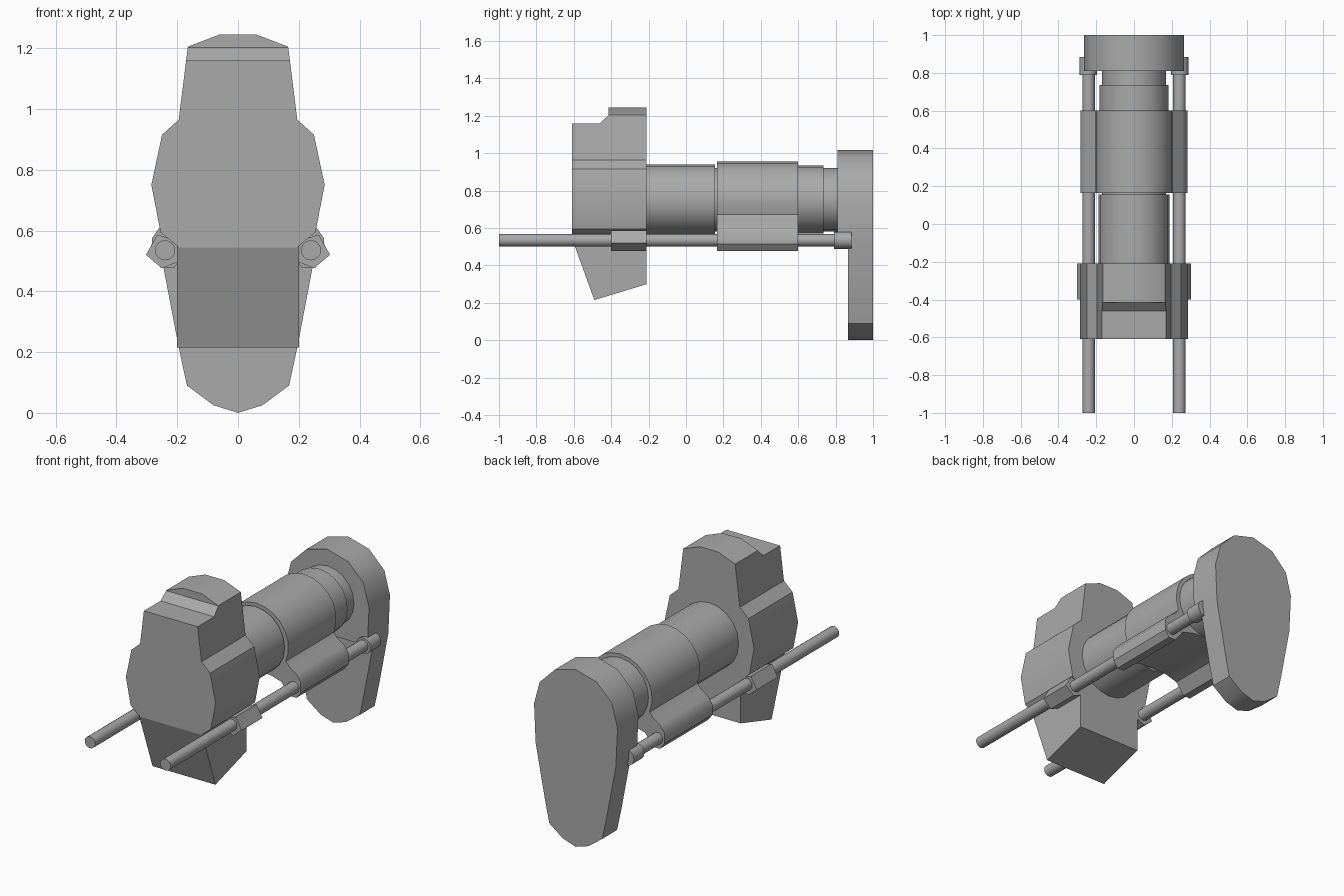
import bpy, bmesh, math

if "Cube" in bpy.data.objects:
    bpy.data.objects.remove(bpy.data.objects["Cube"])

grey = bpy.data.materials.new("mid grey")
grey.diffuse_color = (0.4, 0.4, 0.4, 1)
grey.use_nodes = True
grey.node_tree.nodes["Principled BSDF"].inputs["Base Color"].default_value = grey.diffuse_color


def prism(name, pts, a, b, axis="Y"):
    """Extrude a profile: (x, z) along Y or (y, z) along X, from a to b."""
    place = (lambda p, d: (p[0], d, p[1])) if axis == "Y" else (lambda p, d: (d, p[0], p[1]))
    bm = bmesh.new()
    ends = [[bm.verts.new(place(p, d)) for p in pts] for d in (a, b)]
    n = len(pts)
    bm.faces.new(ends[0])
    bm.faces.new(ends[1])
    for i in range(n):
        j = (i + 1) % n
        bm.faces.new((ends[0][i], ends[0][j], ends[1][j], ends[1][i]))
    bmesh.ops.recalc_face_normals(bm, faces=bm.faces)
    me = bpy.data.meshes.new(name)
    bm.to_mesh(me)
    bm.free()
    me.materials.append(grey)
    ob = bpy.data.objects.new(name, me)
    bpy.context.collection.objects.link(ob)
    return ob


def smooth(ob, angle=35):
    bpy.ops.object.select_all(action="DESELECT")
    ob.select_set(True)
    bpy.context.view_layer.objects.active = ob
    bpy.ops.object.shade_smooth_by_angle(angle=math.radians(angle))


def mirrored(half):
    """Close a right-hand half profile (top to bottom) with its mirror image."""
    return half + [(-x, z) for x, z in reversed(half) if x > 0]


def circle(x, z, r, n):
    return [(x + r * math.cos(2 * math.pi * i / n), z + r * math.sin(2 * math.pi * i / n)) for i in range(n)]


def arc(r, z, a0, a1, n):
    angles = [math.radians(a0 + (a1 - a0) * i / n) for i in range(n + 1)]
    return [(max(0, round(r * math.cos(t), 4)), z + r * math.sin(t)) for t in angles]


# Front block, with the front of its cap cut down to a step
block = prism("front_block", mirrored([
    (0.06, 1.245), (0.165, 1.205), (0.195, 0.965), (0.25, 0.915),
    (0.285, 0.75), (0.255, 0.595), (0.195, 0.545)]), -0.61, -0.21)
cutter = prism("cap_cutter", [(-0.8, 1.16), (-0.46, 1.16), (-0.415, 1.203),
                              (-0.415, 1.4), (-0.8, 1.4)], -0.5, 0.5, "X")
cutter.hide_render = True
cutter.hide_set(True)
cut = block.modifiers.new("cap_step", "BOOLEAN")
cut.operation = "DIFFERENCE"
cut.solver = "EXACT"
cut.object = cutter
bpy.context.view_layer.objects.active = block
bpy.ops.object.modifier_apply(modifier=cut.name)
bpy.data.objects.remove(cutter)
smooth(block, 25)

# Chin under the front block
prism("chin", [(-0.61, 0.546), (-0.49, 0.215), (-0.21, 0.30), (-0.21, 0.56), (-0.6, 0.56)],
      -0.2, 0.2, "X")

# Stepped barrel
for name, r, y0, y1 in (("front_barrel", 0.188, -0.22, 0.155),
                        ("barrel_core", 0.17, 0.15, 0.83),
                        ("rear_barrel", 0.182, 0.59, 0.735)):
    smooth(prism(name, circle(0, 0.752, r, 20), y0, y1))

# Sleeve saddling the barrel and both rods
sleeve = arc(0.205, 0.75, 90, -22.5, 7)
sleeve += [(0.21, 0.645), (0.255, 0.615), (0.283, 0.575), (0.283, 0.515),
           (0.255, 0.478), (0.21, 0.478), (0.16, 0.545), (0.09, 0.565), (0, 0.57)]
smooth(prism("sleeve", mirrored(sleeve), 0.165, 0.60))

# Rear plate: thick round upper part and thinner tapering lower part
upper = arc(0.265, 0.752, 90, 0, 3) + [(0.255, 0.53)]
lower = [(0.255, 0.53), (0.195, 0.215), (0.168, 0.09), (0.08, 0.025), (0, 0)]
plate = prism("rear_plate", mirrored(upper + lower[1:]), 0.865, 1.0)
smooth(plate)
smooth(prism("rear_plate_boss", mirrored(upper), 0.81, 0.87))

# Rods, their front clamps and rear end sockets on both sides
for side, s in (("right", 1), ("left", -1)):
    smooth(prism(side + "_rod", circle(s * 0.24, 0.535, 0.033, 16), -1.0, 0.88))
    smooth(prism(side + "_rod_socket", circle(s * 0.243, 0.535, 0.046, 16), 0.79, 0.885))
    clamp = [(0.265, 0.587), (0.303, 0.52), (0.25, 0.476), (0.19, 0.50), (0.19, 0.56)]
    prism(side + "_rod_clamp", [(s * x, z) for x, z in clamp], -0.40, -0.21)
